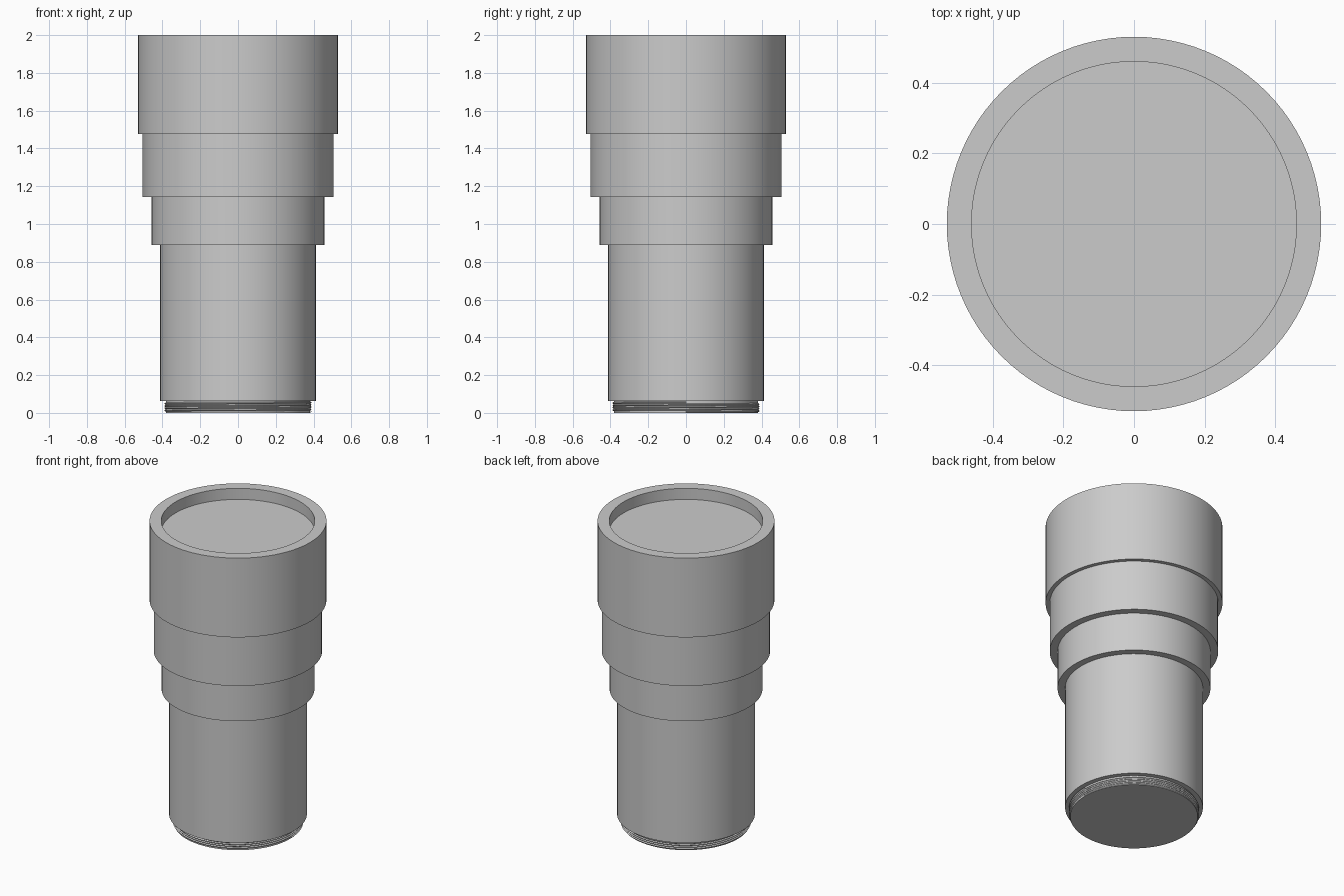
import bpy
import bmesh
import math

SEGMENTS = 96

cube = bpy.data.objects.get("Cube")
if cube:
    bpy.data.objects.remove(cube, do_unlink=True)

grey = bpy.data.materials.new("plain grey")
grey.use_nodes = True
colour = (0.6, 0.6, 0.6, 1)
grey.diffuse_color = colour
grey.node_tree.nodes["Principled BSDF"].inputs["Base Color"].default_value = colour


def add_object(name, data):
    obj = bpy.data.objects.new(name, data)
    bpy.context.collection.objects.link(obj)
    data.materials.append(grey)
    return obj


def lathe(name, profile):
    """Spin a (radius, height) profile about z and cap both ends."""
    bm = bmesh.new()
    rings = []
    for r, z in profile:
        ring = []
        for i in range(SEGMENTS):
            a = math.tau * i / SEGMENTS
            ring.append(bm.verts.new((r * math.cos(a), r * math.sin(a), z)))
        rings.append(ring)
    for low, high in zip(rings, rings[1:]):
        for i in range(SEGMENTS):
            j = (i + 1) % SEGMENTS
            bm.faces.new((low[i], low[j], high[j], high[i]))
    bm.faces.new(rings[0][::-1])
    bm.faces.new(rings[-1])
    mesh = bpy.data.meshes.new(name)
    bm.to_mesh(mesh)
    bm.free()
    obj = add_object(name, mesh)
    bpy.ops.object.select_all(action="DESELECT")
    obj.select_set(True)
    bpy.context.view_layer.objects.active = obj
    bpy.ops.object.shade_smooth_by_angle(angle=math.radians(30))


# Stepped barrel, from the mount up
for name, radius, bottom, top in (
    ("mount_core", 0.382, 0.0, 0.062),
    ("main_barrel", 0.413, 0.062, 0.888),
    ("lower_ring", 0.458, 0.888, 1.143),
    ("middle_ring", 0.505, 1.143, 1.476),
):
    lathe(name, [(radius, bottom), (radius, top)])

# Front housing with its recessed flat face
lathe("front_housing", [(0.53, 1.476), (0.53, 2), (0.46, 2), (0.46, 1.927)])

# Screw thread wound around the mount
TURNS, STEPS = 4, 72
curve = bpy.data.curves.new("mount_thread", "CURVE")
curve.dimensions = "3D"
curve.bevel_depth = 0.006
curve.bevel_resolution = 0
curve.use_fill_caps = True
path = curve.splines.new("POLY")
path.points.add(TURNS * STEPS)
for i, point in enumerate(path.points):
    a = math.tau * i / STEPS
    height = 0.007 + 0.012 * i / STEPS
    point.co = (0.384 * math.cos(a), 0.384 * math.sin(a), height, 1)
path.use_smooth = False
add_object("mount_thread", curve)
